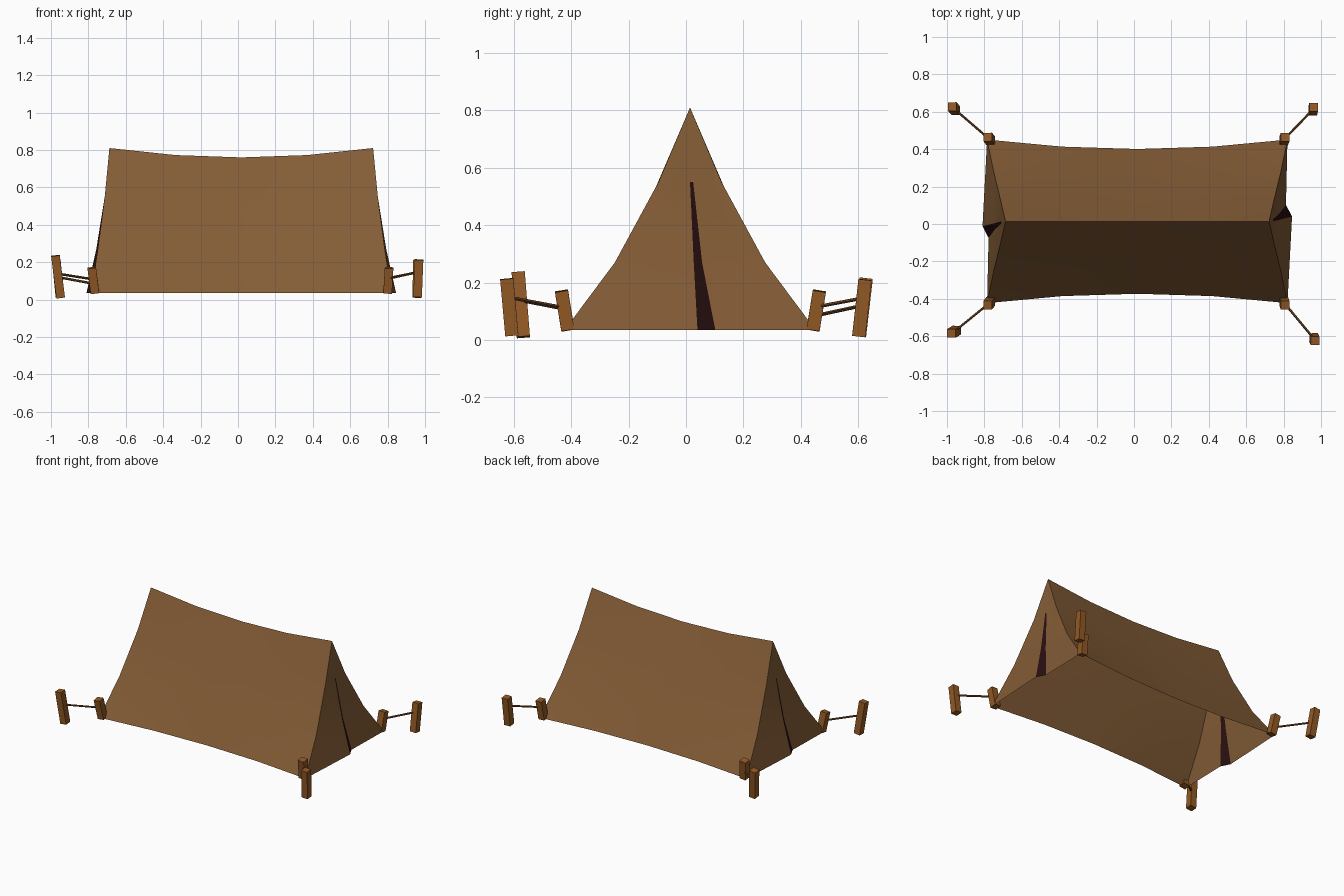
import bpy
import bmesh
from mathutils import Vector

cube = bpy.data.objects.get("Cube")
if cube:
    bpy.data.objects.remove(cube)


def material(name, rgb):
    m = bpy.data.materials.new(name)
    m.use_nodes = True
    m.diffuse_color = (*rgb, 1)
    m.node_tree.nodes["Principled BSDF"].inputs["Base Color"].default_value = (*rgb, 1)
    return m


canvas = material("brown canvas", (0.23, 0.108, 0.037))
wood = material("orange wood", (0.29, 0.1, 0.018))
rope_mat = material("rope brown", (0.16, 0.062, 0.018))
dark = material("dark opening", (0.02, 0.0045, 0.005))

CENTRE = Vector((0.0175, 0.014, 0))
Z_END = [0.81, 0.55, 0.27, 0.035]      # ridge to hem, at the ends
Z_MID = [0.76, 0.52, 0.275, 0.035]     # ridge to hem, in the middle
Y_END = [0, 0.11, 0.262, 0.437]
Y_MID = [0, 0.125, 0.255, 0.387]
X_HALF = [0.705, 0.73, 0.767, 0.803]
# Free edges of the two door panels: the long one laps outside the short one
LONG_EDGE = [(0.705, 0), (0.728, 0), (0.775, 0.013), (0.8275, 0.026)]
SHORT_EDGE = [(0.705, 0), (0.726, 0.011), (0.76, 0.042), (0.795, 0.088)]


def finish(name, bm, mat):
    bmesh.ops.remove_doubles(bm, verts=bm.verts, dist=0.0005)
    bmesh.ops.recalc_face_normals(bm, faces=bm.faces)
    mesh = bpy.data.meshes.new(name)
    bm.to_mesh(mesh)
    bm.free()
    mesh.materials.append(mat)
    ob = bpy.data.objects.new(name, mesh)
    bpy.context.collection.objects.link(ob)
    return ob


def sheet(bm, columns):
    """Skin neighbouring columns of points, skipping collapsed corners."""
    for a, b in zip(columns, columns[1:]):
        for i in range(len(a) - 1):
            quad = []
            for p in (a[i], a[i + 1], b[i + 1], b[i]):
                if all((p - q).length > 0.0005 for q in quad):
                    quad.append(p)
            bm.faces.new([bm.verts.new(p) for p in quad])


def slope_column(t, side):
    k = t * t
    return [CENTRE + Vector((t * X_HALF[i],
                             side * (Y_MID[i] + (Y_END[i] - Y_MID[i]) * k),
                             Z_MID[i] + (Z_END[i] - Z_MID[i]) * k)) for i in range(4)]


def door_column(edge, end):
    return [CENTRE + Vector((end * x, end * y, z)) for (x, y), z in zip(edge, Z_END)]


# Canvas: two sagging slopes and the door panels at both ends
bm = bmesh.new()
for side in (-1, 1):
    sheet(bm, [slope_column(t / 2, side) for t in range(-2, 3)])
for end in (-1, 1):
    long_edge, short_edge = door_column(LONG_EDGE, end), door_column(SHORT_EDGE, end)
    sheet(bm, [slope_column(end, -end), long_edge])
    sheet(bm, [short_edge, slope_column(end, end)])
    sheet(bm, [long_edge[:2], short_edge[:2]])
tent = finish("tent_canvas", bm, canvas)
bpy.ops.object.select_all(action="DESELECT")
tent.select_set(True)
bpy.context.view_layer.objects.active = tent
bpy.ops.object.shade_smooth_by_angle(angle=0.6)

# Dark slit between the door panels
for end, label in ((-1, "right"), (1, "left")):
    bm = bmesh.new()
    sheet(bm, [door_column(LONG_EDGE, end)[1:], door_column(SHORT_EDGE, end)[1:]])
    finish(label + "_door_opening", bm, dark)


def bar(name, low, high, width, mat, sides=4):
    """Straight prism between two points."""
    low, high = Vector(low), Vector(high)
    axis = high - low
    if sides == 4:
        bpy.ops.mesh.primitive_cube_add(size=1)
        scale = (width, width, axis.length)
    else:
        bpy.ops.mesh.primitive_cylinder_add(vertices=sides, radius=0.5, depth=1)
        scale = (width, width, axis.length)
    ob = bpy.context.object
    ob.name = name
    ob.scale = scale
    ob.rotation_mode = "QUATERNION"
    ob.rotation_quaternion = Vector((0, 0, 1)).rotation_difference(axis)
    ob.location = (low + high) / 2
    ob.data.materials.append(mat)


# Corner pegs, outer stakes and guy ropes: bottom and top of each, rope heights
corners = {
    "front_right": ((-0.765, -0.412, 0.035), (-0.782, -0.434, 0.17),
                    (-0.948, -0.567, 0.01), (-0.976, -0.585, 0.235), 0.108, 0.138),
    "front_left": ((0.80, -0.412, 0.035), (0.808, -0.434, 0.17),
                   (0.96, -0.607, 0.015), (0.968, -0.625, 0.213), 0.112, 0.148),
    "back_right": ((-0.765, 0.443, 0.035), (-0.782, 0.465, 0.17),
                   (-0.952, 0.605, 0.015), (-0.972, 0.628, 0.213), 0.085, 0.12),
    "back_left": ((0.80, 0.443, 0.035), (0.808, 0.465, 0.17),
                  (0.955, 0.602, 0.012), (0.96, 0.624, 0.21), 0.115, 0.145),
}
for label, (peg_low, peg_high, stake_low, stake_high, z_in, z_out) in corners.items():
    bar(label + "_corner_peg", peg_low, peg_high, 0.046, wood)
    bar(label + "_outer_stake", stake_low, stake_high, 0.046, wood)
    start = (Vector(peg_low) + Vector(peg_high)) / 2
    stop = (Vector(stake_low) + Vector(stake_high)) / 2
    start.z, stop.z = z_in, z_out
    bar(label + "_guy_rope", start, stop, 0.013, rope_mat, sides=6)
